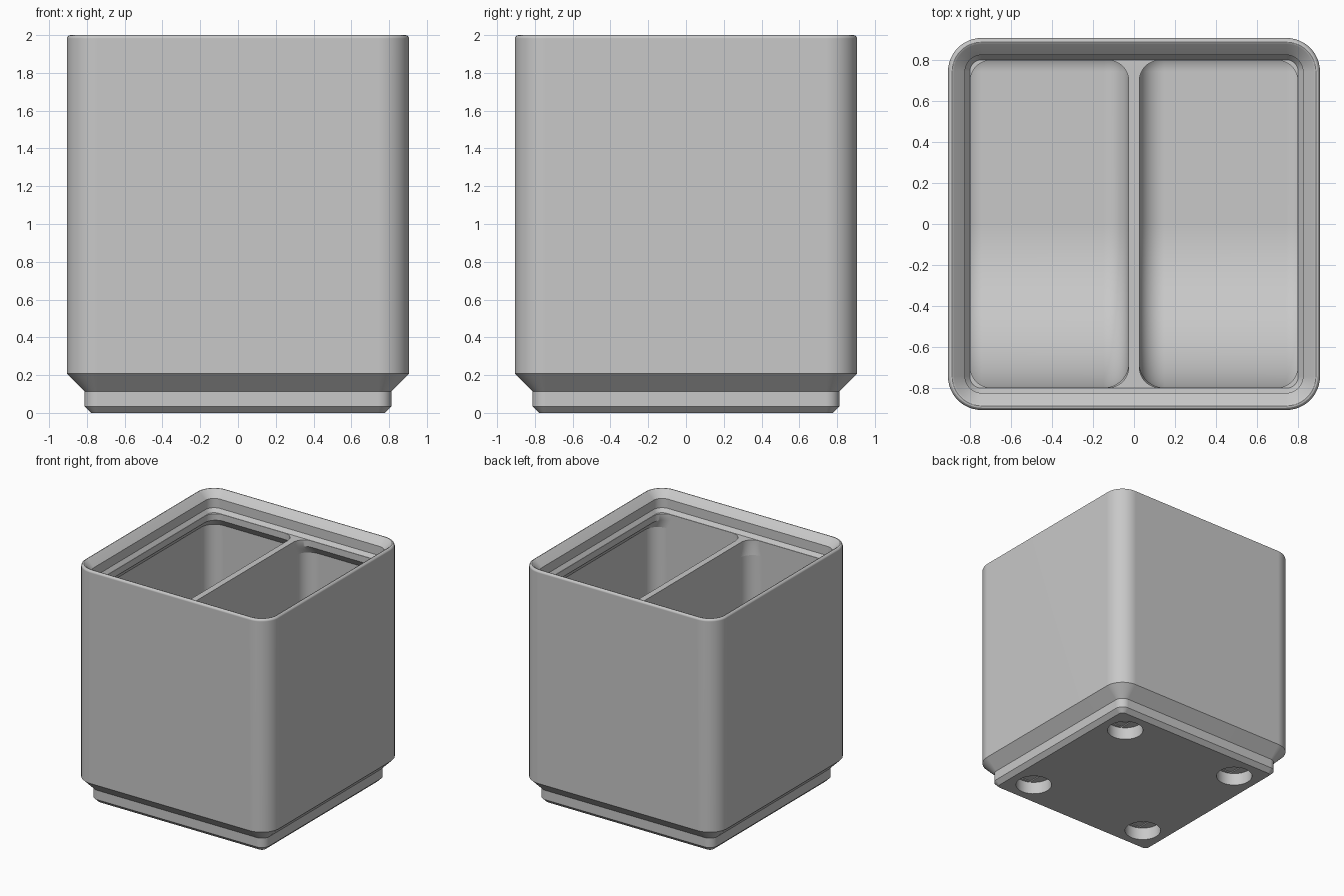
import bpy
import bmesh
from math import cos, sin, pi, radians

if "Cube" in bpy.data.objects:
    bpy.data.objects.remove(bpy.data.objects["Cube"])

HALF, CORNER, WALL = 0.906, 0.164, 0.864
FLOOR, LEDGE, OPENING = 0.306, 1.834, 0.797
FILLET, SCOOP, DIVIDER = 0.122, 0.8, 0.026
STEPS = 12

grey = bpy.data.materials.new("light_grey")
grey.use_nodes = True
grey.diffuse_color = (0.58, 0.58, 0.58, 1)
grey.node_tree.nodes["Principled BSDF"].inputs["Base Color"].default_value = grey.diffuse_color


def arc(cx, cy, r, start, steps=STEPS):
    """Quarter circle, counter-clockwise from the start angle."""
    return [(cx + r * cos(start + pi / 2 * i / steps),
             cy + r * sin(start + pi / 2 * i / steps)) for i in range(steps + 1)]


def rounded_rect(x0, x1, y0, y1, r, z):
    pts = (arc(x1 - r, y1 - r, r, 0) + arc(x0 + r, y1 - r, r, pi / 2)
           + arc(x0 + r, y0 + r, r, pi) + arc(x1 - r, y0 + r, r, 1.5 * pi))
    return [(x, y, z) for x, y in pts]


def square(inset, z):
    h = HALF - inset
    return rounded_rect(-h, h, -h, h, CORNER - inset, z)


def loft(name, rings):
    """Closed solid through rings with equal point counts."""
    bm = bmesh.new()
    loops = [[bm.verts.new(p) for p in ring] for ring in rings]
    for a, b in zip(loops, loops[1:]):
        for i in range(len(a)):
            j = (i + 1) % len(a)
            bm.faces.new((a[i], a[j], b[j], b[i]))
    bm.faces.new(loops[0][::-1])
    bm.faces.new(loops[-1])
    bmesh.ops.recalc_face_normals(bm, faces=bm.faces)
    mesh = bpy.data.meshes.new(name)
    bm.to_mesh(mesh)
    bm.free()
    mesh.materials.append(grey)
    obj = bpy.data.objects.new(name, mesh)
    bpy.context.collection.objects.link(obj)
    return obj


def cut(target, cutter):
    bpy.context.view_layer.objects.active = target
    mod = target.modifiers.new("cut", 'BOOLEAN')
    mod.operation = 'DIFFERENCE'
    mod.solver = 'EXACT'
    mod.object = cutter
    bpy.ops.object.modifier_apply(modifier=mod.name)
    bpy.data.objects.remove(cutter)


# Body: stepped foot, straight walls, rounded rim and recessed stacking lip
body = loft("storage_bin", [square(d, z) for d, z in [
    (0.129, 0), (0.094, 0.035), (0.094, 0.114), (0, 0.208),
    (0, 1.982), (0.004, 1.992), (0.011, 1.998), (0.02, 2), (0.03, 1.996),
    (0.083, 1.943), (0.083, 1.865), (0.106, LEDGE)]])


def pocket_ring(x, d):
    """Side profile of a compartment, shrunk by d: front scoop, floor, back fillet."""
    front, back, top = -0.8, WALL, 1.71
    pts = arc(front + SCOOP, FLOOR + SCOOP, SCOOP - d, pi, 24)
    pts += arc(back - FILLET, FLOOR + FILLET, FILLET - d, 1.5 * pi)
    pts += [(back - d, top), (front + d, top)]
    return [(x, y, z) for y, z in pts]


# Two compartments that widen under the lip
for side in (-1, 1):
    rings = []
    inner, outer = DIVIDER, WALL
    for i in range(STEPS + 1):
        a = pi / 2 * i / STEPS
        rings.append((inner + FILLET * (1 - sin(a)), FILLET * (1 - cos(a))))
    rings = rings[::-1]
    d_max = 0.98
    ends = [(x, d * d_max) for x, d in rings]
    # near fillet deepest inset first, then mirrored at the outer wall
    near = [(inner + FILLET * (1 - sin(pi / 2 * i / STEPS)),
             d_max * FILLET * (1 - cos(pi / 2 * i / STEPS))) for i in range(STEPS + 1)]
    near = [(inner + FILLET * (1 - cos(pi / 2 * i / STEPS)),
             d_max * FILLET * (1 - sin(pi / 2 * i / STEPS))) for i in range(STEPS + 1)]
    far = [(inner + outer - x, d) for x, d in reversed(near)]
    cut(body, loft("pocket_cutter", [pocket_ring(side * x, d) for x, d in near + far]))

    def opening(x_out, y_back, r, z, gap=0):
        xs = sorted((side * (DIVIDER + gap), side * x_out))
        return rounded_rect(*xs, -OPENING, y_back, r, z)

    cut(body, loft("opening_cutter", [
        opening(WALL - 0.002, WALL - 0.002, FILLET, 1.705),
        opening(OPENING, OPENING, 0.1, 1.78),
        opening(OPENING, OPENING, 0.1, 1.9)]))


def disc(x, y, r, z):
    return [(x + r * cos(2 * pi * i / 40), y + r * sin(2 * pi * i / 40), z) for i in range(40)]


# Four magnet holes with a shallow slot and a narrow screw hole above
for sx in (-1, 1):
    for sy in (-1, 1):
        x, y = sx * 0.568, sy * 0.568
        cut(body, loft("magnet_cutter", [disc(x, y, 0.142, -0.05), disc(x, y, 0.142, 0.105)]))
        cut(body, loft("slot_cutter", [
            rounded_rect(x - 0.066, x + 0.066, y - 0.122, y + 0.122, 0.002, z) for z in (0.08, 0.114)]))
        cut(body, loft("screw_cutter", [disc(x, y, 0.064, 0.09), disc(x, y, 0.064, 0.26)]))

# Smooth fillets, crisp edges
bpy.ops.object.select_all(action='DESELECT')
body.select_set(True)
bpy.context.view_layer.objects.active = body
bpy.ops.object.shade_smooth_by_angle(angle=radians(28))
weighted = body.modifiers.new("weighted_normals", 'WEIGHTED_NORMAL')
weighted.keep_sharp = True
